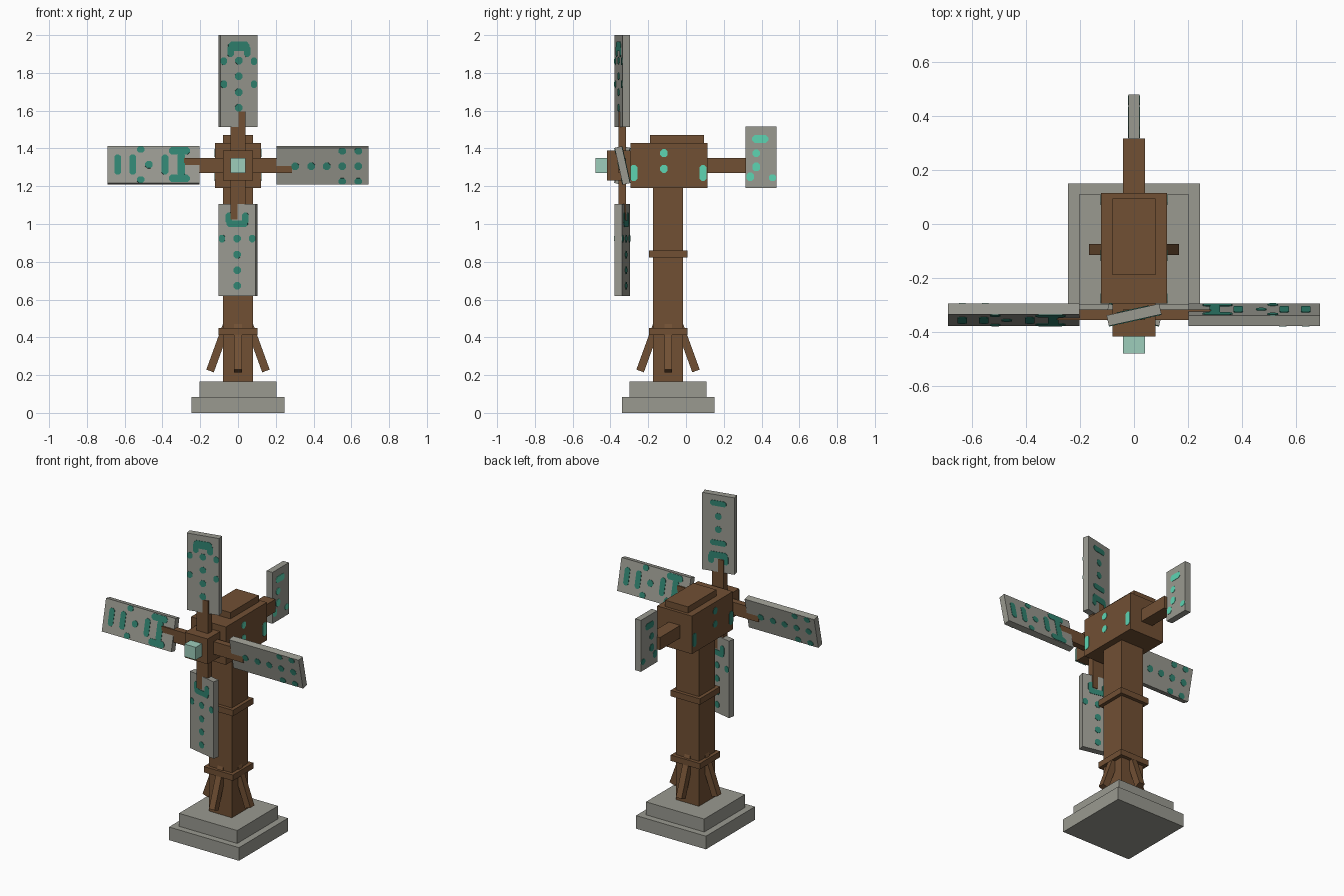
import bpy, bmesh, math
from mathutils import Matrix, Vector

if "Cube" in bpy.data.objects:
    bpy.data.objects.remove(bpy.data.objects["Cube"])


def material(name, rgb):
    m = bpy.data.materials.new(name)
    m.diffuse_color = (*rgb, 1)
    m.use_nodes = True
    m.node_tree.nodes["Principled BSDF"].inputs["Base Color"].default_value = m.diffuse_color
    return m


STONE = material("grey stone", (0.32, 0.32, 0.28))
WOOD = material("brown wood", (0.165, 0.08, 0.034))
TEAL = material("dark teal", (0.03, 0.23, 0.165))
GLOW = material("bright teal", (0.11, 0.66, 0.45))
MINT = material("pale mint", (0.34, 0.61, 0.50))

HUB = Vector((0, -0.337, 1.31))     # rotor centre
AXIS_Y = -0.095                     # tower centre


def finish(name, bm, mat):
    me = bpy.data.meshes.new(name)
    bm.to_mesh(me)
    bm.free()
    me.materials.append(mat)
    ob = bpy.data.objects.new(name, me)
    bpy.context.collection.objects.link(ob)
    return ob


def box(name, lo, hi, mat, matrix=Matrix()):
    lo, hi = Vector(lo), Vector(hi)
    bm = bmesh.new()
    bmesh.ops.create_cube(bm, size=1)
    place = Matrix.Translation((lo + hi) / 2) @ Matrix.Diagonal((*(hi - lo), 1))
    bm.transform(matrix @ place)
    return finish(name, bm, mat)


def block(name, half, z0, z1, mat):
    """Square block centred on the tower."""
    box(name, (-half, AXIS_Y - half, z0), (half, AXIS_Y + half, z1), mat)


def spots(name, marks, mat, matrix, limit=9):
    """Thin chamfered plates on a surface facing local -y; marks are (u, v, width, height)."""
    bm = bmesh.new()
    for u, v, w, h in marks:
        u0, u1 = max(u - w / 2, -limit), min(u + w / 2, limit)
        v0, v1 = v - h / 2, v + h / 2
        c = min(u1 - u0, v1 - v0) * 0.3
        ring = [(u0 + c, v0), (u1 - c, v0), (u1, v0 + c), (u1, v1 - c),
                (u1 - c, v1), (u0 + c, v1), (u0, v1 - c), (u0, v0 + c)]
        face = bm.faces.new([bm.verts.new((a, 0.0005, b)) for a, b in ring])
        out = bmesh.ops.extrude_face_region(bm, geom=[face])["geom"]
        bmesh.ops.translate(bm, vec=(0, -0.003, 0),
                            verts=[g for g in out if isinstance(g, bmesh.types.BMVert)])
    bmesh.ops.recalc_face_normals(bm, faces=bm.faces)
    bm.transform(matrix)
    finish(name, bm, mat)


# Stepped base, tower and its bands
block("base_slab", 0.245, 0, 0.083, STONE)
block("base_step", 0.204, 0.083, 0.165, STONE)
block("tower", 0.08, 0.165, 1.19, WOOD)
block("lower_band", 0.102, 0.413, 0.45, WOOD)
block("upper_band", 0.102, 0.822, 0.86, WOOD)

# Four slanted braces
for k in range(4):
    m = (Matrix.Translation((0, AXIS_Y, 0)) @ Matrix.Rotation(k * math.pi / 2, 4, 'Z')
         @ Matrix.Translation((0.148, 0, 0.222)) @ Matrix.Rotation(math.radians(-20), 4, 'Y'))
    box("brace", (-0.021, -0.02, 0), (0.021, 0.02, 0.262), WOOD, m)

# Housing, roof plate, tail and hub
box("housing", (-0.122, -0.295, 1.19), (0.122, 0.115, 1.43), WOOD)
box("roof_plate", (-0.08, -0.19, 1.43), (0.08, 0.095, 1.47), WOOD)
box("tail_boom", (-0.04, 0.115, 1.27), (0.04, 0.318, 1.35), WOOD)
box("tail_fin", (-0.02, 0.316, 1.19), (0.02, 0.48, 1.515), STONE)
box("hub", (-0.08, -0.418, 1.23), (0.08, -0.295, 1.39), WOOD)
box("nose_cap", (-0.04, -0.48, 1.27), (0.04, -0.418, 1.35), MINT)

# Glowing marks on both sides of the housing and tail: (y, z, width, height)
housing_marks = [(-0.117, 1.375, 0.04, 0.042), (-0.117, 1.292, 0.04, 0.042),
                 (-0.276, 1.27, 0.038, 0.085), (0.09, 1.27, 0.038, 0.085)]
tail_marks = [(0.393, 1.45, 0.085, 0.04), (0.372, 1.375, 0.04, 0.04),
              (0.372, 1.302, 0.042, 0.045), (0.34, 1.25, 0.04, 0.045),
              (0.458, 1.245, 0.038, 0.035)]
for side, mat in ((1, GLOW), (-1, TEAL)):
    turn = Matrix.Rotation(side * math.pi / 2, 4, 'Z')
    for name, x, marks in (("housing_marks", 0.122, housing_marks), ("tail_marks", 0.02, tail_marks)):
        spots(name, [(side * y, z, w, h) for y, z, w, h in marks], mat,
              Matrix.Translation((side * x, 0, 0)) @ turn)


# Blade patterns, as (across, radius, width, height)
D = 0.04


def dots(radii, us=(0,)):
    return [(u, r, D, D) for r in radii for u in us]


EDGES = (-0.085, 0.085)
LEGS = (-0.045, 0.045)
arch = ([(0, 0.63, 0.115, 0.05)] + [(u, 0.605, 0.035, 0.06) for u in LEGS]
        + dots([0.555, 0.472, 0.387, 0.305]) + dots([0.552, 0.43], EDGES))
trail = dots([0.302, 0.387, 0.469, 0.552, 0.637]) + dots([0.552, 0.637], EDGES)
cup = ([(0, 0.308, 0.115, 0.034)] + [(u, 0.28, 0.035, 0.06) for u in LEGS]
       + dots([0.387, 0.472, 0.555, 0.637]) + dots([0.387], EDGES))
bars = ([(0, r, 0.108, 0.036) for r in (0.637, 0.557, 0.387)] + dots([0.472])
        + [(u, 0.31, 0.04, 0.11) for u in (-0.075, 0.075)]
        + [(0, 0.30, 0.125, 0.04)] + dots([0.515], EDGES))
ladder = ([(0, r, 0.1, 0.034) for r in (0.637, 0.387)] + dots([0.555, 0.472])
          + [(0, 0.31, 0.115, 0.04)] + [(u, 0.285, 0.035, 0.06) for u in LEGS])
fronts = [arch, trail, cup, bars]
backs = [ladder, bars, cup, trail]

# Four spokes carrying twisted blades: top, right, bottom, left
for k in range(4):
    arm = Matrix.Translation(HUB) @ Matrix.Rotation(k * math.pi / 2, 4, 'Y')
    twist = arm @ Matrix.Rotation(math.radians(12.5), 4, 'Z')
    box("spoke", (-0.04, -0.02, 0.07), (0.04, 0.02, 0.285), WOOD, arm)
    box("blade", (-0.1, -0.02, 0.203), (0.1, 0.02, 0.69), STONE, twist)
    spots("blade_front_marks", fronts[k], TEAL,
          twist @ Matrix.Translation((0, -0.02, 0)), 0.099)
    spots("blade_back_marks", backs[k], TEAL,
          twist @ Matrix.Translation((0, 0.02, 0)) @ Matrix.Rotation(math.pi, 4, 'Z'), 0.099)
